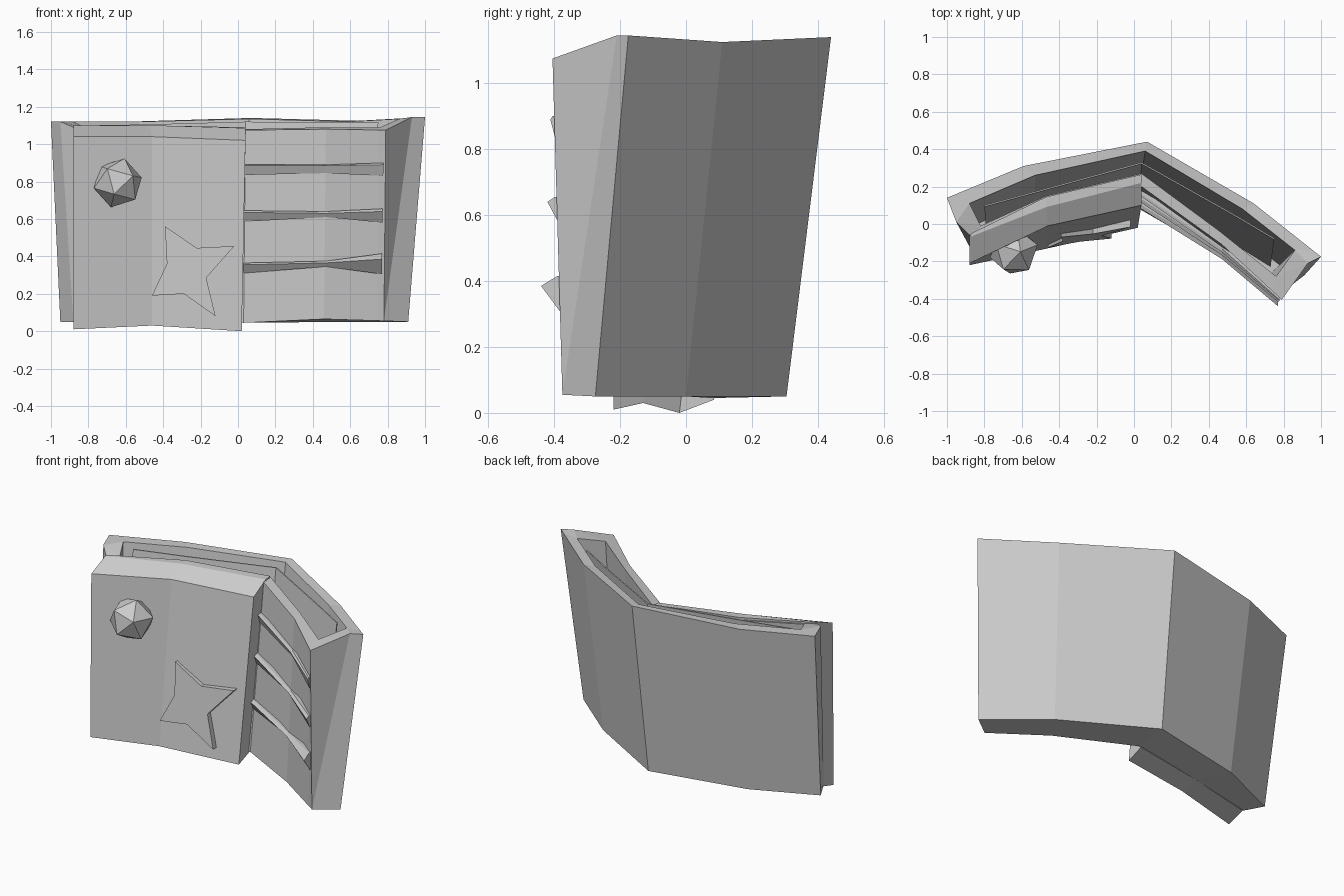
import bpy, bmesh
from mathutils import Vector

if "Cube" in bpy.data.objects:
    bpy.data.objects.remove(bpy.data.objects["Cube"])


def loft(name, sections, fold=None):
    """Bridge matching closed cross-sections, cap both ends, weld doubled points."""
    bm = bmesh.new()
    rows = [[bm.verts.new(p) for p in s] for s in sections]
    n = len(rows[0])
    for a, b in zip(rows, rows[1:]):
        for i in range(n):
            j = (i + 1) % n
            bm.faces.new((a[i], a[j], b[j], b[i]))
    for row in (rows[0], rows[-1]):
        cap = bm.faces.new(row)
        if fold:
            bmesh.utils.face_split(cap, row[fold[0]], row[fold[1]])
    bmesh.ops.remove_doubles(bm, verts=bm.verts[:], dist=.0005)
    bmesh.ops.recalc_face_normals(bm, faces=bm.faces[:])
    me = bpy.data.meshes.new(name)
    bm.to_mesh(me)
    bm.free()
    ob = bpy.data.objects.new(name, me)
    bpy.context.collection.objects.link(ob)
    return ob


# Folded outer body: bottom back, top back, end rim point, top front, bottom front
outer = [
    [(-.95, .01, .05), (-1, .14, 1.12), (-.95, .01, 1.12), (-.88, -.06, 1.09), (-.88, -.12, .05)],
    [(-.56, .18, .05), (-.59, .31, 1.12), (-.5, .2, 1.11), (-.47, .11, 1.08), (-.46, -.03, .05)],
    [(.05, .305, .05), (.07, .44, 1.14), (.05, .32, 1.11), (.04, .2, 1.075), (.03, .08, .045)],
    [(.58, 0, .05), (.64, .11, 1.125), (.52, -.02, 1.1), (.47, -.11, 1.08), (.46, -.17, .065)],
    [(.91, -.275, .05), (1, -.175, 1.145), (.93, -.21, 1.145), (.79, -.405, 1.075), (.78, -.375, .055)],
]
# Deep pocket at each station: back rim, back floor, front floor, front rim
pocket = [
    [(-.88, .11, 1.12), (-.84, 0, .1), (-.82, -.06, .1), (-.82, -.01, 1.09)],
    [(-.53, .26, 1.12), (-.53, .14, .1), (-.46, .03, .1), (-.47, .15, 1.085)],
    [(.06, .39, 1.135), (.04, .265, .1), (.03, .15, .1), (.04, .27, 1.08)],
    [(.58, .08, 1.12), (.54, -.03, .1), (.44, -.12, .1), (.46, -.04, 1.09)],
    [(.86, -.14, 1.135), (.78, -.22, .1), (.7, -.29, .1), (.76, -.28, 1.09)],
]


def ring(o, p):
    return [o[0], o[1], *p, o[3], o[4]]


def end_rings(o, nxt, p):
    """Solid end wall, then the same station shut and opened to the pocket."""
    inner = [Vector(a).lerp(Vector(b), .12) for a, b in zip(o, nxt)]
    return [ring(o, [o[2]] * 4), ring(inner, [p[0], p[0], p[3], p[3]]), ring(inner, p)]


loft("wallet_body",
     end_rings(outer[0], outer[1], pocket[0])
     + [ring(outer[i], pocket[i]) for i in (1, 2, 3)]
     + end_rings(outer[4], outer[3], pocket[4])[::-1], fold=(2, 7))

# Thin paper sheet standing inside the pocket
sheet_top = [(-.8, .1, 1.1), (-.5, .182, 1.105), (.04, .33, 1.12), (.53, .055, 1.115), (.75, -.075, 1.115)]
sheet_low = [(-.79, -.02, .1), (-.49, .08, .1), (.035, .2, .1), (.49, -.07, .1), (.73, -.22, .1)]
loft("paper_sheet", [
    [t, (t[0], t[1] - .008, t[2]), (b[0], b[1] - .008, b[2]), b]
    for t, b in zip(sheet_top, sheet_low)])

# Thick left flap with a bevelled top
loft("front_flap", [
    [(-.88, -.22, .01), (-.88, -.21, 1.04), (-.88, -.07, 1.1), (-.87, -.05, 1.1), (-.88, -.1, .045)],
    [(-.46, -.13, .03), (-.46, -.01, 1.04), (-.47, .09, 1.1), (-.47, .145, 1.1), (-.46, -.01, .05)],
    [(.02, -.02, 0), (.04, .1, 1.02), (.04, .22, 1.085), (.04, .265, 1.09), (.02, .085, .04)],
])

# Card slot edges following the right inner face
low = [Vector((.03, .08, .045)), Vector((.47, -.17, .065)), Vector((.765, -.37, .055))]
high = [Vector((.03, .2, 1.08)), Vector((.47, -.11, 1.08)), Vector((.78, -.4, 1.075))]


def card_slot(name, tops, bottoms, drops, out):
    sections = []
    for a, b, t, u, s, d in zip(low, high, tops, bottoms, drops, out):
        def face(z, dy):
            p = a.lerp(b, (z - a.z) / (b.z - a.z))
            return (p.x, p.y + dy, p.z)
        sections.append([face(t, .02), face(t, -.01), face(t - s, -d), face(u, -.003), face(u, .02)])
    loft(name, sections)


card_slot("card_slot_top", (.89, .89, .9), (.835, .845, .83), (.005, .005, .01), (.025, .03, .017))
card_slot("card_slot_middle", (.645, .64, .655), (.585, .61, .58), (.01, .01, .015), (.03, .03, .033))
card_slot("card_slot_bottom", (.365, .375, .415), (.31, .345, .305), (.01, .01, .03), (.03, .035, .06))

# Four-pointed star, partly sunk in the flap
star = [(-.39, .56), (-.22, .445), (-.02, .455), (-.17, .285),
        (-.12, .08), (-.29, .2), (-.46, .19), (-.38, .36)]
loft("star_emblem", [
    [(x, -.062 + .18 * (x - .02) + .117 * z + dy, z) for x, z in star] for dy in (0, .07)])

# Faceted clasp button
bpy.ops.mesh.primitive_ico_sphere_add(subdivisions=1, radius=.135, location=(-.643, -.145, .793),
                                      rotation=(.1, .25, .3))
bpy.context.object.name = "clasp_button"
